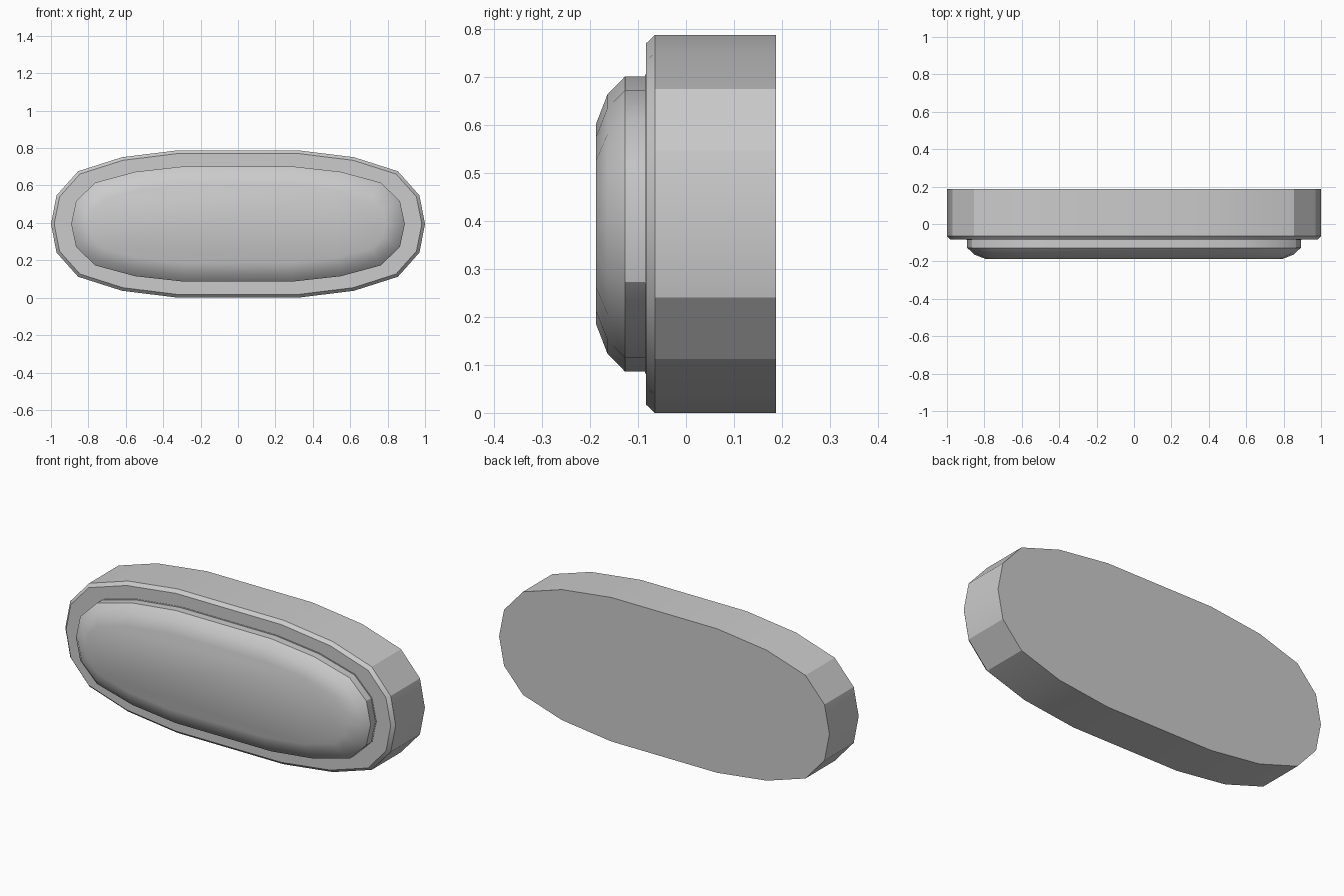
import bpy, bmesh, math
from mathutils import Vector

if "Cube" in bpy.data.objects:
    bpy.data.objects.remove(bpy.data.objects["Cube"])

CZ = 0.394  # height of the centre line


def outline(quarter):
    """Mirror a quarter outline (first point lies on the x axis) into a full loop."""
    q = [Vector(p) for p in quarter]
    top = q + [Vector((-p.x, p.y)) for p in reversed(q)]
    return top + [Vector((p.x, -p.y)) for p in reversed(top[1:-1])]


def inset(loop, d):
    """Parallel offset of a counter-clockwise loop, inward for positive d."""
    out = []
    for i, p in enumerate(loop):
        a = (p - loop[i - 1]).normalized()
        b = (loop[(i + 1) % len(loop)] - p).normalized()
        na, nb = Vector((-a.y, a.x)), Vector((-b.y, b.x))
        out.append(p + (na + nb) * d / (1 + na.dot(nb)))
    return out


def loft(name, loop, rings):
    """Closed solid through (y, inset) rings."""
    bm = bmesh.new()
    rows = [[bm.verts.new((p.x, y, CZ + p.y)) for p in inset(loop, d)]
            for y, d in rings]
    n = len(loop)
    for r0, r1 in zip(rows, rows[1:]):
        for i in range(n):
            j = (i + 1) % n
            bm.faces.new((r0[i], r0[j], r1[j], r1[i]))
    bm.faces.new(rows[0])
    bm.faces.new(rows[-1])
    bmesh.ops.recalc_face_normals(bm, faces=bm.faces)
    mesh = bpy.data.meshes.new(name)
    bm.to_mesh(mesh)
    bm.free()
    obj = bpy.data.objects.new(name, mesh)
    bpy.context.collection.objects.link(obj)
    bpy.ops.object.select_all(action='DESELECT')
    obj.select_set(True)
    bpy.context.view_layer.objects.active = obj
    bpy.ops.object.shade_smooth_by_angle(angle=math.radians(30))
    return obj


outer = outline([(1.0, 0), (0.97, 0.153), (0.855, 0.282), (0.62, 0.357), (0.32, 0.394)])
inner = outline([(0.892, 0), (0.866, 0.121), (0.765, 0.221), (0.55, 0.279), (0.29, 0.308)])

# housing with a chamfered front rim
loft("housing", outer, [(0.188, 0), (-0.065, 0), (-0.083, 0.017)])
# thin seat around the lens
loft("lens_seat", inner, [(-0.07, -0.004), (-0.0855, -0.004)])
# raised rounded lens
loft("lens", inner, [(-0.075, 0), (-0.127, 0), (-0.164, 0.038), (-0.188, 0.1)])
